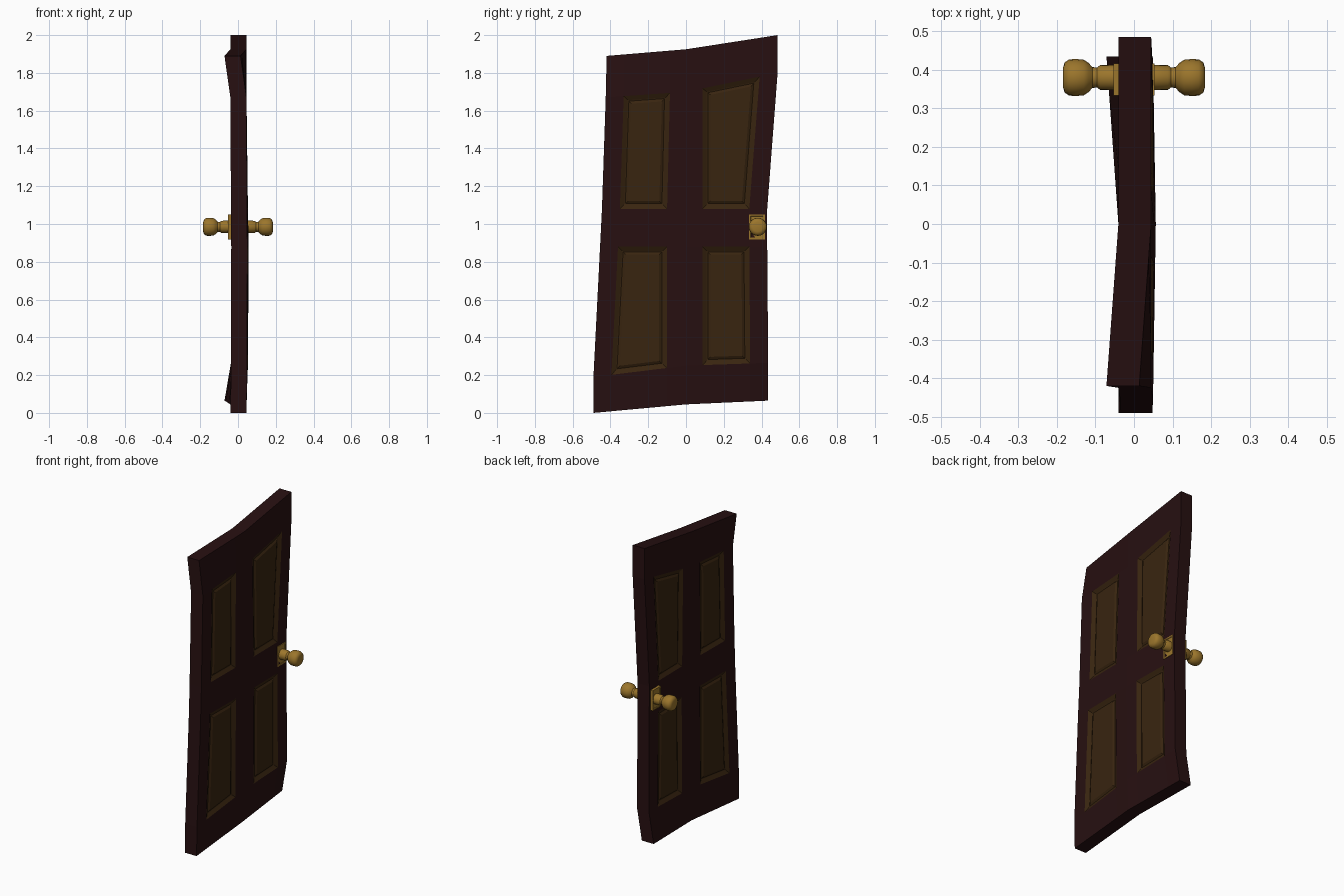
import bpy
import bmesh
from math import radians, pi
from mathutils import Matrix, Vector

old = bpy.data.objects.get("Cube")
if old:
    bpy.data.objects.remove(old, do_unlink=True)


def make_material(name, color):
    mat = bpy.data.materials.new(name)
    mat.use_nodes = True
    mat.diffuse_color = (*color, 1)
    mat.node_tree.nodes["Principled BSDF"].inputs["Base Color"].default_value = (*color, 1)
    return mat


maroon = make_material("dark maroon wood", (0.020, 0.005, 0.0055))
brown = make_material("brown panel wood", (0.040, 0.018, 0.005))
gold = make_material("aged gold", (0.33, 0.18, 0.025))


def finish(bm, name, materials):
    bmesh.ops.recalc_face_normals(bm, faces=bm.faces)
    mesh = bpy.data.meshes.new(name)
    bm.to_mesh(mesh)
    bm.free()
    for mat in materials:
        mesh.materials.append(mat)
    obj = bpy.data.objects.new(name, mesh)
    bpy.context.collection.objects.link(obj)
    return obj


# Door slab: each row gives left y, inner left y, right y, then z at left, middle, right, and bulge
ROWS = [
    (-0.49, -0.10, 0.435, 0, 0.045, 0.065, 0),
    (-0.49, -0.10, 0.435, 0.19, 0.25, 0.265, 0.008),
    (-0.455, -0.10, 0.43, 0.88, 0.88, 0.88, 0.012),
    (-0.445, -0.10, 0.43, 1.08, 1.08, 1.08, 0.008),
    (-0.425, -0.085, 0.485, 1.67, 1.70, 1.80, 0),
    (-0.42, -0.085, 0.485, 1.89, 1.925, 2.0, 0),
]
STILE = 0.095
HALF_THICK = 0.0425
LEAN = -0.031


def row_points(index):
    left, inner, right, z_left, z_mid, z_right, bulge = ROWS[index]
    points = []
    for y in (left, left + STILE, inner, 0, 0.0875, right - STILE, right):
        t = y / left if y < 0 else y / right
        z = z_mid + t * ((z_left if y < 0 else z_right) - z_mid)
        x = 0.002 + bulge * (1 - 0.6 * t)
        # two opposite corners curl away
        if (index == 5 and y < 0) or (index == 0 and y > 0):
            x += LEAN * t
        points.append(Vector((x, y, z)))
    return points


bm = bmesh.new()
grid = [row_points(i) for i in range(len(ROWS))]
rows, cols = len(grid), len(grid[0])
panels = []
sides = {}
for s in (1, -1):
    verts = [[bm.verts.new(p + Vector((s * HALF_THICK, 0, 0))) for p in row] for row in grid]
    sides[s] = verts
    for r in range(rows - 1):
        for c in range(cols - 1):
            corners = [verts[r][c], verts[r][c + 1], verts[r + 1][c + 1], verts[r + 1][c]]
            face = bm.faces.new(corners if s > 0 else corners[::-1])
            if r in (1, 3) and c in (1, 4):
                panels.append(face)


# Rim of the slab
def border(v):
    return (v[0][:] + [row[-1] for row in v[1:]]
            + v[-1][-2::-1] + [row[0] for row in v[-2:0:-1]])


front, back = border(sides[1]), border(sides[-1])
for i in range(len(front)):
    j = (i + 1) % len(front)
    bm.faces.new((front[j], front[i], back[i], back[j]))

# Recessed panels with raised fields
bm.normal_update()
for face in panels:
    face.material_index = 1
for width, depth in ((0.022, -0.012), (0.006, -0.002), (0.014, 0.008)):
    rim = bmesh.ops.inset_individual(bm, faces=panels, thickness=width, depth=depth,
                                     use_even_offset=True)
    for face in rim["faces"]:
        face.material_index = 1
finish(bm, "door_slab", [maroon, brown])

# Handles on both faces
KNOB_PROFILE = [(0.045, 0.033), (0.088, 0.032), (0.096, 0.026), (0.108, 0.027),
                (0.118, 0.038), (0.13, 0.046), (0.15, 0.048), (0.168, 0.047),
                (0.18, 0.039), (0.184, 0.026), (0.184, 0)]
KNOB_Y, KNOB_Z = 0.38, 0.985

for s, side in ((1, "left"), (-1, "right")):
    # Back plate with a sunken centre
    bm = bmesh.new()
    bmesh.ops.create_cube(bm, size=1, matrix=Matrix.Translation((s * 0.043, KNOB_Y - 0.005, KNOB_Z))
                          @ Matrix.Diagonal((0.02, 0.084, 0.132, 1)))
    bm.normal_update()
    outer = [f for f in bm.faces if f.normal.x * s > 0.9]
    bmesh.ops.inset_individual(bm, faces=outer, thickness=0.012, depth=0)
    bmesh.ops.inset_individual(bm, faces=outer, thickness=0.003, depth=-0.003)
    finish(bm, side + "_handle_plate", [gold])

    # Turned knob
    bm = bmesh.new()
    ring = [bm.verts.new((s * x, KNOB_Y + r, KNOB_Z)) for x, r in KNOB_PROFILE]
    edges = [bm.edges.new(pair) for pair in zip(ring, ring[1:])]
    bmesh.ops.spin(bm, geom=ring + edges, cent=(0, KNOB_Y, KNOB_Z), axis=(1, 0, 0),
                   angle=2 * pi, steps=20)
    bmesh.ops.remove_doubles(bm, verts=bm.verts, dist=0.0005)
    knob = finish(bm, side + "_knob", [gold])
    bpy.ops.object.select_all(action="DESELECT")
    knob.select_set(True)
    bpy.context.view_layer.objects.active = knob
    bpy.ops.object.shade_smooth_by_angle(angle=radians(40))
